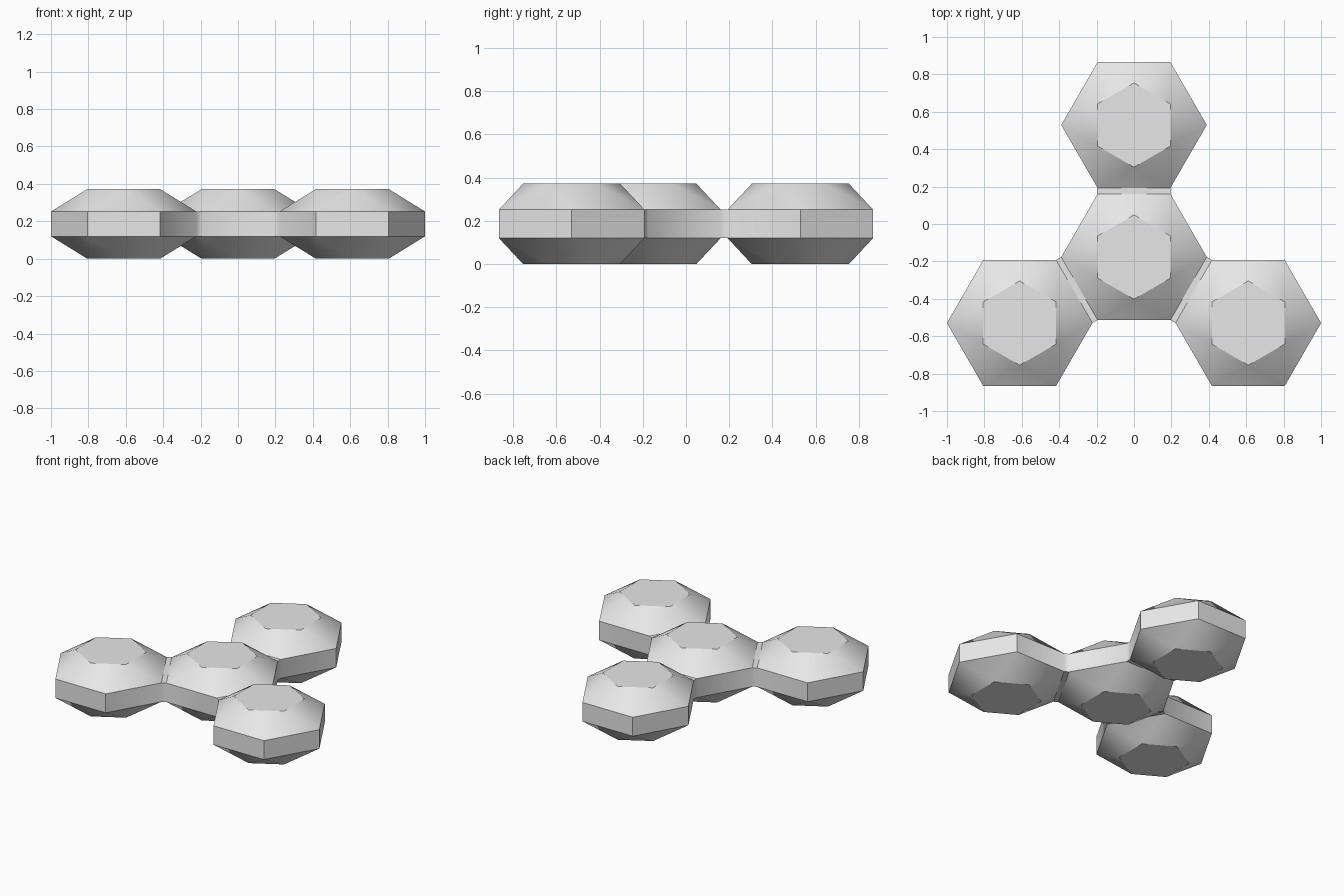
import bpy
import bmesh
from math import cos, sin, radians, sqrt
from mathutils import Vector

cube = bpy.data.objects.get("Cube")
if cube:
    bpy.data.objects.remove(cube, do_unlink=True)

RIM_R = 0.389          # hexagon at the widest band
CAP_R = 0.225          # flat top and bottom hexagons
GAP = 0.032            # length of each connecting bridge
HEIGHTS = (0.0, 0.12, 0.252, 0.372)
SPACING = RIM_R * sqrt(3) + GAP
CENTRE = Vector((0, -SPACING / 4, 0))

grey = bpy.data.materials.new("plain grey")
grey.use_nodes = True
grey.diffuse_color = (0.8, 0.8, 0.8, 1)
grey.node_tree.nodes["Principled BSDF"].inputs["Base Color"].default_value = (0.8, 0.8, 0.8, 1)

bm = bmesh.new()


def ring(centre, radius, z, turn):
    """Hexagon of vertices around a pod centre."""
    return [bm.verts.new((centre.x + radius * cos(radians(60 * i + turn)),
                          centre.y + radius * sin(radians(60 * i + turn)), z))
            for i in range(6)]


def pod(centre, open_sides):
    """Faceted hexagonal pod; returns the corners of its open side panels."""
    bottom = ring(centre, CAP_R, HEIGHTS[0], 30)
    low = ring(centre, RIM_R, HEIGHTS[1], 0)
    high = ring(centre, RIM_R, HEIGHTS[2], 0)
    top = ring(centre, CAP_R, HEIGHTS[3], 30)
    openings = {}
    for i in range(6):
        j = (i + 1) % 6
        panel = (low[i], low[j], high[j], high[i])
        if i in open_sides:
            openings[i] = panel
        else:
            bm.faces.new(panel)
        # Alternating triangles from the band to each twisted cap
        for rim, cap in ((high, top), (low, bottom)):
            bm.faces.new((rim[i], rim[j], cap[i]))
            bm.faces.new((cap[i], rim[j], cap[j]))
    bm.faces.new(top)
    bm.faces.new(bottom)
    return openings


# Central pod with three outer pods, each joined by a short bridge
hub = pod(CENTRE, (1, 3, 5))
for side, panel in hub.items():
    angle = radians(60 * side + 30)
    offset = Vector((cos(angle), sin(angle), 0)) * SPACING
    facing = (side + 3) % 6
    a, b, c, d = pod(CENTRE + offset, (facing,))[facing]
    match = (b, a, d, c)
    for i in range(4):
        j = (i + 1) % 4
        bm.faces.new((panel[i], panel[j], match[j], match[i]))

bmesh.ops.recalc_face_normals(bm, faces=bm.faces[:])
mesh = bpy.data.meshes.new("linked_hexagon_pods")
bm.to_mesh(mesh)
bm.free()
mesh.materials.append(grey)

pods = bpy.data.objects.new("linked_hexagon_pods", mesh)
bpy.context.collection.objects.link(pods)
bpy.ops.object.select_all(action='DESELECT')
pods.select_set(True)
bpy.context.view_layer.objects.active = pods
bpy.ops.object.shade_smooth_by_angle(angle=radians(31))
